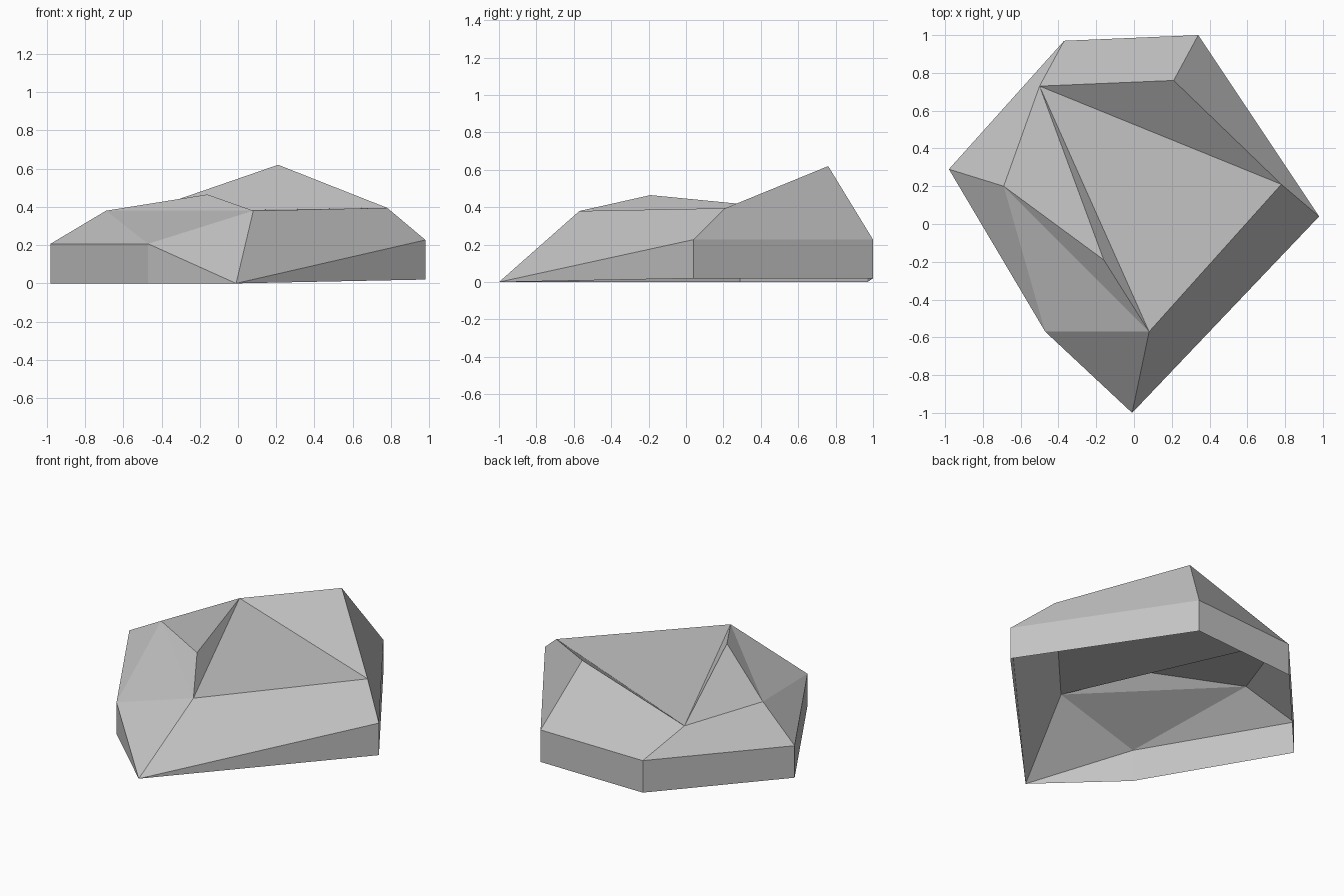
import bpy
import bmesh

cube = bpy.data.objects.get("Cube")
if cube:
    bpy.data.objects.remove(cube, do_unlink=True)

WALL = 0.207  # height of the upright band around the base

# Upper edge of the base band, each corner also dropped to a lower-case foot
rim = {
    "A": (-0.98, 0.29, 0.207),
    "B": (-0.37, 0.97, 0.207),
    "C": (0.34, 1.0, 0.227),
    "D": (0.98, 0.04, 0.227),
    "F": (-0.47, -0.57, 0.207),
}
# Pointed front toe and the crown corners
points = {
    "E": (-0.01, -1.0, 0.0),
    "G": (-0.69, 0.20, 0.38),
    "H": (-0.50, 0.73, 0.375),
    "I": (0.21, 0.76, 0.62),
    "J": (0.78, 0.21, 0.395),
    "K": (0.08, -0.57, 0.38),
    "L": (-0.16, -0.19, 0.465),
}
for name, (x, y, z) in rim.items():
    points[name] = (x, y, z)
    points[name.lower()] = (x, y, z - WALL)

crown = "HKJ HJI HLK GLH GKL"
slopes = "AFG FKG FEK DJKE CIJD BHIC AGHB"
walls = "afFA fEF EdD dcCD cbBC baAB"

# Open-bottomed faceted shell
bm = bmesh.new()
corners = {name: bm.verts.new(co) for name, co in points.items()}
for facet in f"{crown} {slopes} {walls}".split():
    bm.faces.new([corners[name] for name in facet]).smooth = False

mesh = bpy.data.meshes.new("rock")
bm.to_mesh(mesh)
bm.free()

# Stone colour
stone = bpy.data.materials.new("stone_grey")
stone.use_nodes = True
grey = (0.55, 0.55, 0.55, 1.0)
stone.diffuse_color = grey
stone.node_tree.nodes["Principled BSDF"].inputs["Base Color"].default_value = grey
mesh.materials.append(stone)

rock = bpy.data.objects.new("rock", mesh)
bpy.context.collection.objects.link(rock)
